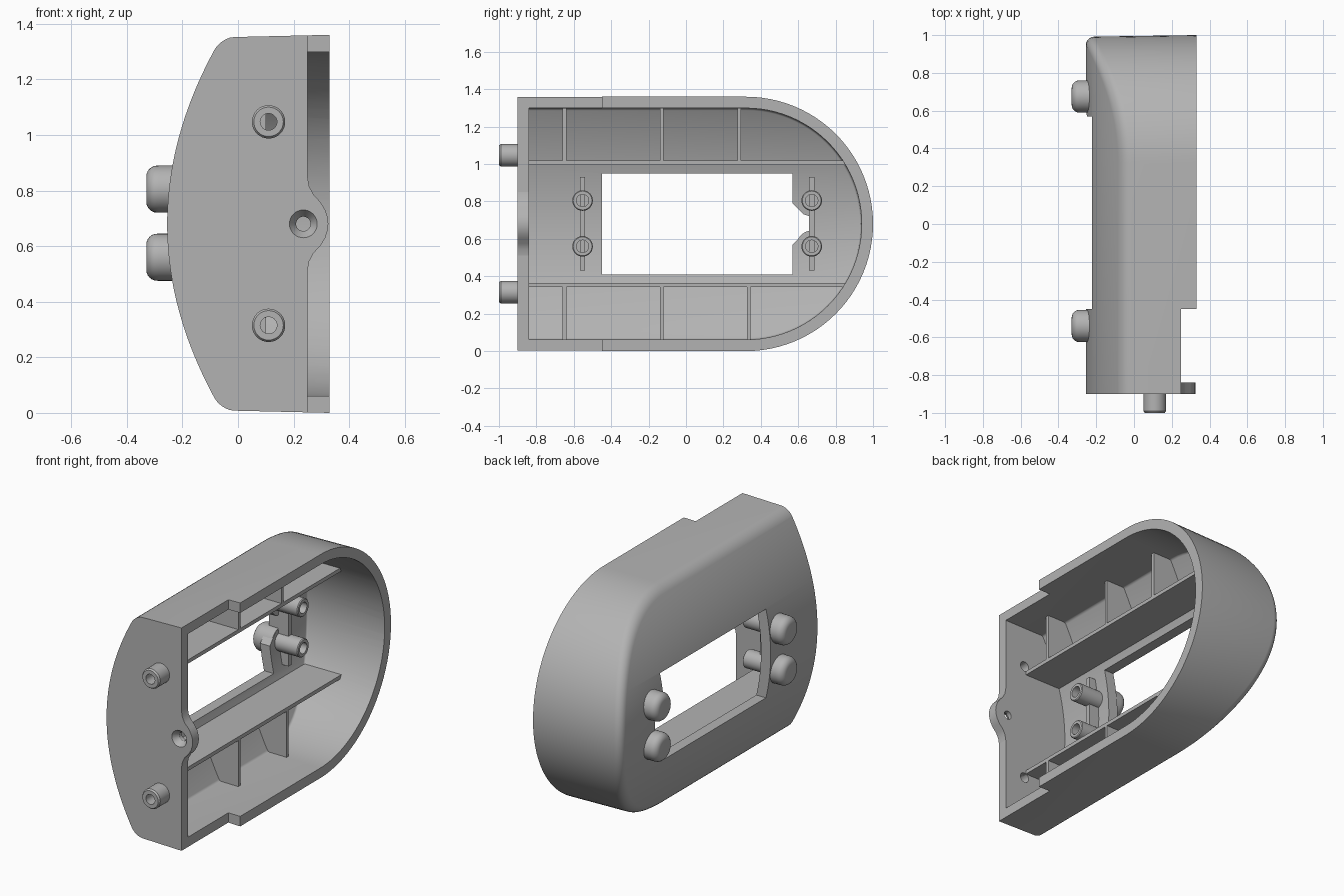
import bpy, bmesh, math
from mathutils import Vector, Matrix

cube = bpy.data.objects.get("Cube")
if cube:
    bpy.data.objects.remove(cube)

grey = bpy.data.materials.new("plain_grey")
grey.use_nodes = True
COLOUR = (0.45, 0.45, 0.45, 1)
grey.diffuse_color = COLOUR
grey.node_tree.nodes["Principled BSDF"].inputs["Base Color"].default_value = COLOUR

MID = 0.68      # mid height of the case
ARC_Y = 0.32    # centre of the round end
RIM = 0.33      # open side of the case
FLOOR = 0.065   # thickness of the bulged wall


def finish(name, bm):
    bmesh.ops.recalc_face_normals(bm, faces=bm.faces)
    mesh = bpy.data.meshes.new(name)
    bm.to_mesh(mesh)
    bm.free()
    mesh.materials.append(grey)
    ob = bpy.data.objects.new(name, mesh)
    bpy.context.collection.objects.link(ob)
    return ob


def activate(ob):
    bpy.ops.object.select_all(action='DESELECT')
    ob.select_set(True)
    bpy.context.view_layer.objects.active = ob


def smooth(ob):
    activate(ob)
    bpy.ops.object.shade_smooth_by_angle(angle=math.radians(30))


def prism(name, points, axis, lo, hi):
    """Extrude a flat polygon along x or y; points are (y, z) or (x, z)."""
    bm = bmesh.new()
    place = (lambda p, d: (d, p[0], p[1])) if axis == 'x' else (lambda p, d: (p[0], d, p[1]))
    low = [bm.verts.new(place(p, lo)) for p in points]
    high = [bm.verts.new(place(p, hi)) for p in points]
    bm.faces.new(low)
    bm.faces.new(high)
    for i in range(len(points)):
        j = (i + 1) % len(points)
        bm.faces.new((low[i], low[j], high[j], high[i]))
    return finish(name, bm)


def box(name, x0, x1, y0, y1, z0, z1):
    return prism(name, [(y0, z0), (y1, z0), (y1, z1), (y0, z1)], 'x', x0, x1)


def lathe(name, profile, origin, axis, steps=32):
    """Turn a closed (radius, height) loop about an axis."""
    bm = bmesh.new()
    turn = Vector((0, 0, 1)).rotation_difference(Vector(axis)).to_matrix().to_4x4()
    rings = []
    for k in range(steps):
        a = 2 * math.pi * k / steps
        rings.append([bm.verts.new((r * math.cos(a), r * math.sin(a), h)) for r, h in profile])
    n = len(profile)
    for k in range(steps):
        a, b = rings[k], rings[(k + 1) % steps]
        for i in range(n):
            j = (i + 1) % n
            bm.faces.new((a[i], a[j], b[j], b[i]))
    bmesh.ops.remove_doubles(bm, verts=bm.verts, dist=1e-5)
    bmesh.ops.transform(bm, matrix=Matrix.Translation(origin) @ turn, verts=bm.verts)
    return finish(name, bm)


def cut(ob, cutter):
    cutter.hide_render = True
    mod = ob.modifiers.new("cut", 'BOOLEAN')
    mod.operation = 'DIFFERENCE'
    mod.solver = 'EXACT'
    mod.object = cutter
    activate(ob)
    bpy.ops.object.modifier_apply(modifier=mod.name)
    bpy.data.objects.remove(cutter)


def bulge(z):
    return -0.255 + 0.195 * ((z - MID) / 0.67) ** 2


def d_solid(name, y0, radius, lift, fillet, draft, top, steps=48):
    """D-shaped block with a bulged, rounded back."""
    rows = [(0, top)]
    for k in range(6):
        a = math.pi / 2 * k / 5
        rows.append((draft + fillet * (1 - math.cos(a)), fillet * (1 - math.sin(a))))
    bm = bmesh.new()
    rings = []
    for k, (inset, x) in enumerate(rows):
        round_end, flat_end = [], []
        for i in range(steps + 1):
            t = math.pi * (i / steps - 0.5)
            z = MID + (radius - inset) * math.sin(t)
            depth = x if k == 0 else bulge(z) + lift + x
            round_end.append(bm.verts.new((depth, ARC_Y + (radius - inset) * math.cos(t), z)))
            flat_end.append(bm.verts.new((depth, y0, z)))
        rings.append((round_end, flat_end))
    for (r0, f0), (r1, f1) in zip(rings, rings[1:]):
        loop0, loop1 = r0 + f0[::-1], r1 + f1[::-1]
        for i in range(len(loop0)):
            j = (i + 1) % len(loop0)
            bm.faces.new((loop0[i], loop0[j], loop1[j], loop1[i]))
    for r, f in (rings[0], rings[-1]):
        for i in range(steps):
            bm.faces.new((r[i], r[i + 1], f[i + 1], f[i]))
    return finish(name, bm)


# Hollow case
case = d_solid("case_shell", -0.9, 0.68, 0, 0.045, 0.008, RIM)
cut(case, d_solid("cavity", -0.84, 0.62, FLOOR, 0.01, 0.003, 0.5))
cut(case, box("rim_step", 0.25, 0.6, -1.2, -0.45, -0.2, 1.6))

# Window with a notch in one end
half = [(-0.45, -0.27), (0.57, -0.27), (0.57, -0.11), (0.63, -0.05), (0.66, -0.045)]
window = [(y, MID + z) for y, z in half] + [(y, MID - z) for y, z in reversed(half)]
cut(case, prism("window", window, 'x', -0.5, 0.2))

# Screw lug on the flat end
lug_side = [(0.2, -0.17), (0.25, -0.17), (0.256, -0.135), (0.272, -0.105),
            (0.297, -0.078), (0.314, -0.05), (0.322, -0.025)]
lug = prism("screw_lug", [(x, MID + z) for x, z in lug_side]
            + [(0.325, MID)] + [(x, MID - z) for x, z in reversed(lug_side)], 'y', -0.9, -0.84)
for part in (case, lug):
    cut(part, lathe("countersink", [(0, -0.02), (0.05, -0.02), (0.05, 0), (0.026, 0.035),
                                    (0.026, 0.2), (0, 0.2)], (0.235, -0.9, MID), (0, 1, 0)))
    smooth(part)

# Hollow pegs on the flat end
for side, z in (("lower", 0.315), ("upper", 1.047)):
    cut(case, lathe("peg_bore", [(0, -0.05), (0.03, -0.05), (0.03, 0.2), (0, 0.2)],
                    (0.11, -0.9, z), (0, 1, 0)))
    peg = lathe(side + "_peg", [(0.03, -0.01), (0.06, -0.01), (0.06, 0.09), (0.053, 0.1), (0.03, 0.1)],
                (0.11, -0.9, z), (0, -1, 0))
    smooth(peg)
smooth(case)

# Long rails and cross ribs in the side bays
for side, sign, ribs in (("lower", -1, (-0.65, -0.13, 0.335)), ("upper", 1, (-0.65, -0.13, 0.285))):
    inner, outer = sorted((MID + sign * 0.315, MID + sign * 0.338))
    box(side + "_rail", -0.18, 0.1, -0.86, 0.86, inner, outer)
    shape = [(0.1, 0.65), (0.1, 0.33), (-0.18, 0.33), (-0.035, 0.62)]
    for i, y in enumerate(ribs):
        prism(f"{side}_rib_{i + 1}", [(x, MID + sign * z) for x, z in shape], 'y', y - 0.01, y + 0.01)

# Feet outside, screw posts and braces inside
foot = [(0, -0.06), (0.085, -0.06), (0.085, 0.035)]
foot += [(0.045 + 0.04 * math.cos(a), 0.04 + 0.04 * math.sin(a))
         for a in (math.pi / 12 * k for k in range(1, 7))] + [(0, 0.08)]
post = [(0.033, 0), (0.055, 0), (0.055, 0.185), (0.05, 0.19), (0.033, 0.19), (0.033, 0.08),
        (0, 0.08), (0, 0)]
for end, y, foot_y in (("front", -0.553, -0.54), ("back", 0.672, 0.675)):
    box(end + "_brace", -0.21, -0.12, y - 0.014, y + 0.014, 0.43, 0.93)
    for side, z in (("lower", 0.56), ("upper", 0.805)):
        smooth(lathe(f"{end}_{side}_foot", foot, (-0.25, foot_y, z), (-1, 0, 0)))
        smooth(lathe(f"{end}_{side}_post", post, (-0.22, y, z), (1, 0, 0)))
